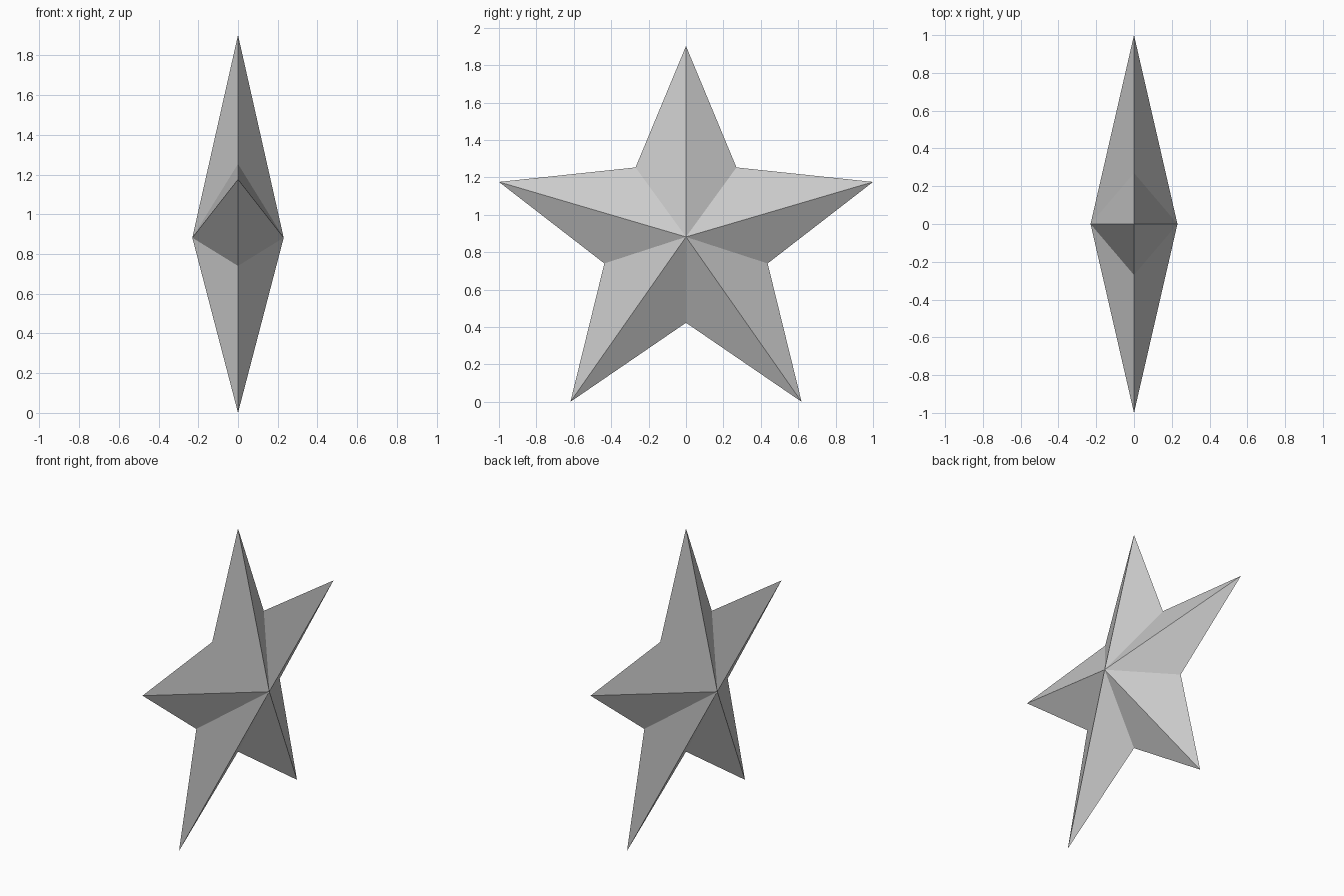
import bpy
import bmesh
from math import sin, cos, pi

cube = bpy.data.objects.get("Cube")
if cube:
    bpy.data.objects.remove(cube, do_unlink=True)

POINTS = 5
TIP_RADIUS, TIP_CENTRE = 1.0515, 0.851      # outer tips
NOTCH_RADIUS, HUB_CENTRE = 0.459, 0.882     # inner notches and raised hub
HALF_DEPTH = 0.23

# Plain grey surface
grey = bpy.data.materials.new("light_grey")
grey.use_nodes = True
colour = (0.6, 0.6, 0.6, 1)
grey.diffuse_color = colour
grey.node_tree.nodes["Principled BSDF"].inputs["Base Color"].default_value = colour

# Star outline, alternating tips and notches
bm = bmesh.new()
rim = []
for i in range(2 * POINTS):
    angle = i * pi / POINTS
    radius, centre = (NOTCH_RADIUS, HUB_CENTRE) if i % 2 else (TIP_RADIUS, TIP_CENTRE)
    rim.append(bm.verts.new((0, radius * sin(angle), centre + radius * cos(angle))))

# Facets rising to a hub on each side
for side in (1, -1):
    hub = bm.verts.new((side * HALF_DEPTH, 0, HUB_CENTRE))
    for a, b in zip(rim, rim[1:] + rim[:1]):
        bm.faces.new((hub, a, b))

bmesh.ops.recalc_face_normals(bm, faces=bm.faces)
mesh = bpy.data.meshes.new("faceted_star")
bm.to_mesh(mesh)
bm.free()
mesh.materials.append(grey)
star = bpy.data.objects.new("faceted_star", mesh)
bpy.context.collection.objects.link(star)
